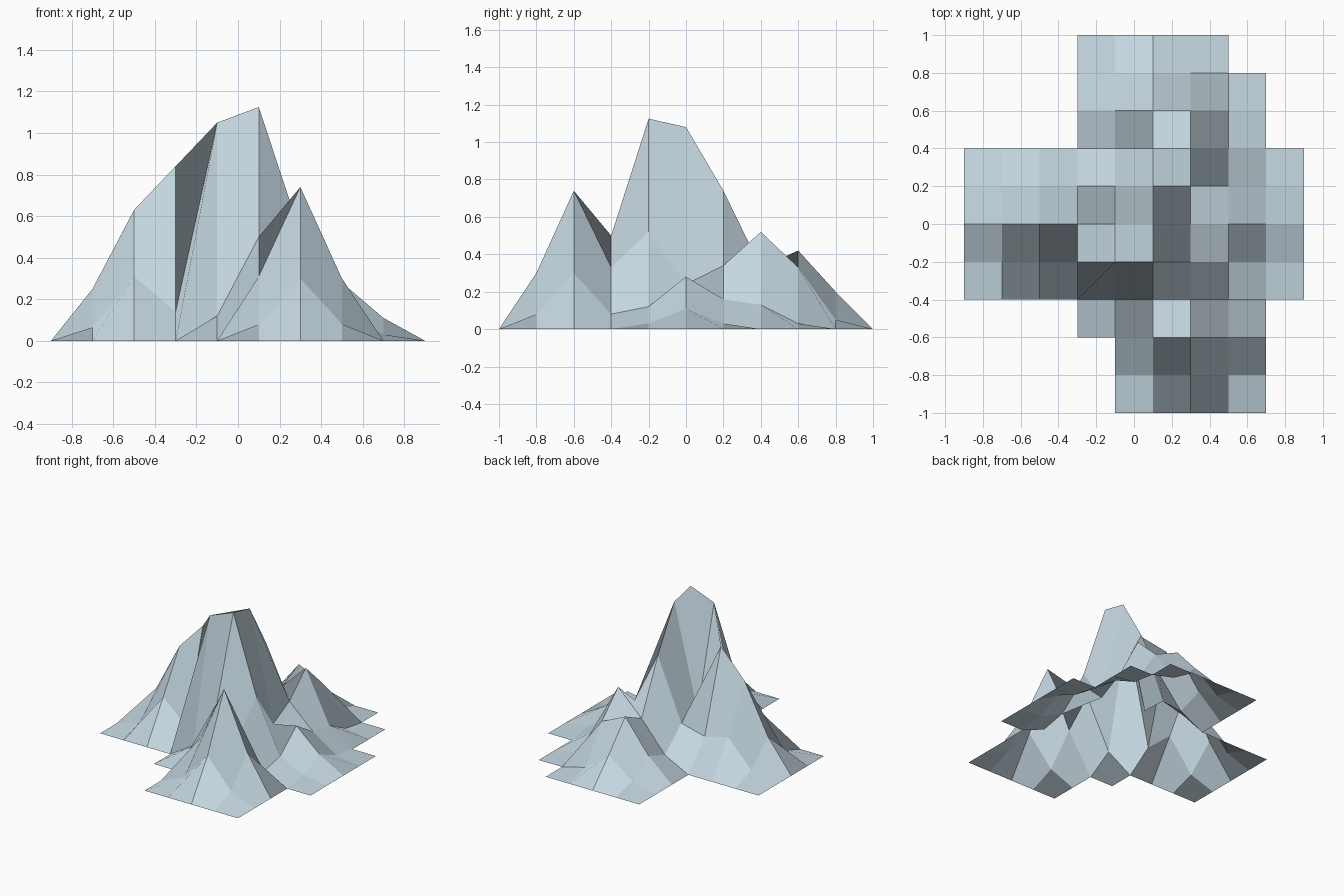
import bpy
import bmesh

if "Cube" in bpy.data.objects:
    bpy.data.objects.remove(bpy.data.objects["Cube"])

STEP = 0.2
X0, Y0 = -0.9, -1.0
NX, NY = 10, 11

# Raised grid points: row index -> (first column, heights); all others are ground level
ridges = {
    1: (5, [0.08, 0.30, 0.08]),
    2: (5, [0.31, 0.74, 0.30]),
    3: (4, [0.12, 0.50, 0.33, 0.08]),
    4: (1, [0.065, 0.31, 0.14, 1.05, 1.125, 0.52, 0.12, 0.03]),
    5: (1, [0.25, 0.63, 0.84, 0.28, 1.08, 0.24, 0.28, 0.11]),
    6: (1, [0.065, 0.27, 0.22, 0.27, 0.74, 0.34, 0.16, 0.03]),
    7: (4, [0.10, 0.33, 0.52, 0.13]),
    8: (4, [0.17, 0.42, 0.33, 0.03]),
    9: (4, [0.05, 0.20, 0.05]),
}


def height(i, j):
    first, row = ridges.get(j, (0, []))
    return row[i - first] if 0 <= i - first < len(row) else 0.0


# Open terrain sheet of square cells, keeping only cells that touch a raised point
bm = bmesh.new()
grid = [[bm.verts.new((X0 + i * STEP, Y0 + j * STEP, height(i, j)))
         for i in range(NX)] for j in range(NY)]
for j in range(NY - 1):
    for i in range(NX - 1):
        cell = [grid[j][i], grid[j][i + 1], grid[j + 1][i + 1], grid[j + 1][i]]
        if any(v.co.z > 0 for v in cell):
            bm.faces.new(cell)
bmesh.ops.delete(bm, geom=[v for v in bm.verts if not v.link_faces], context='VERTS')

mesh = bpy.data.meshes.new("mountain_terrain")
bm.to_mesh(mesh)
bm.free()

# Pale blue-grey rock
rock = bpy.data.materials.new("pale_blue_grey")
rock.diffuse_color = (0.56, 0.68, 0.75, 1.0)
rock.use_nodes = True
rock.node_tree.nodes["Principled BSDF"].inputs["Base Color"].default_value = rock.diffuse_color
mesh.materials.append(rock)

terrain = bpy.data.objects.new("mountain_terrain", mesh)
bpy.context.collection.objects.link(terrain)
